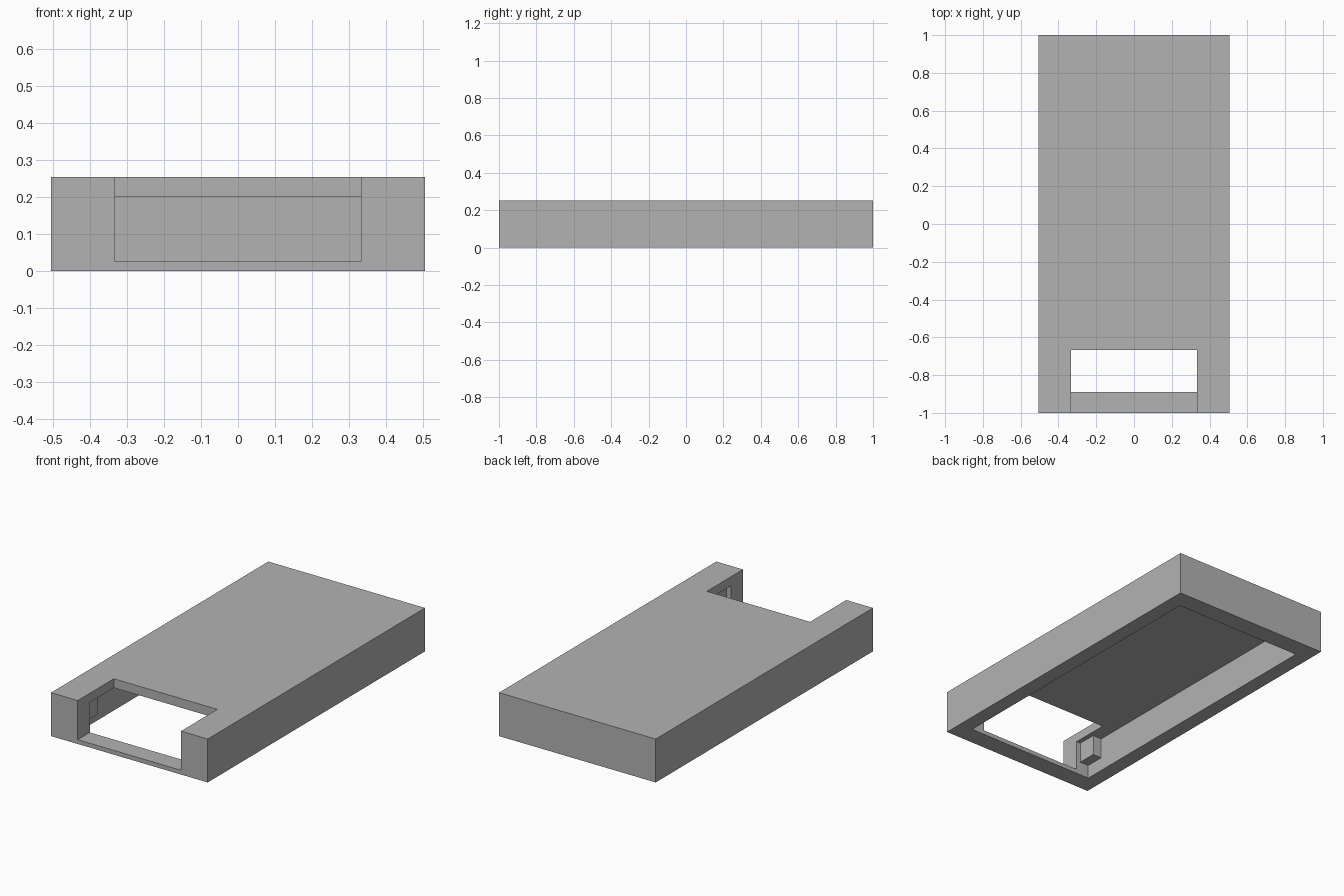
import bpy
import bmesh
from mathutils import Vector

default = bpy.data.objects.get("Cube")
if default:
    bpy.data.objects.remove(default, do_unlink=True)

grey = bpy.data.materials.new("grey plastic")
grey.use_nodes = True
colour = (0.45, 0.45, 0.45, 1)
grey.diffuse_color = colour
for node in grey.node_tree.nodes:
    if node.type == 'BSDF_PRINCIPLED':
        node.inputs["Base Color"].default_value = colour


def box(name, low, high):
    """Axis-aligned box between two corners."""
    low, high = Vector(low), Vector(high)
    bm = bmesh.new()
    bmesh.ops.create_cube(bm, size=1)
    bmesh.ops.scale(bm, vec=high - low, verts=bm.verts)
    bmesh.ops.translate(bm, vec=(low + high) / 2, verts=bm.verts)
    mesh = bpy.data.meshes.new(name)
    bm.to_mesh(mesh)
    bm.free()
    mesh.materials.append(grey)
    obj = bpy.data.objects.new(name, mesh)
    bpy.context.collection.objects.link(obj)
    return obj


def combine(target, tool, operation):
    """Apply a boolean and discard the tool."""
    tool.hide_render = True
    mod = target.modifiers.new(tool.name, 'BOOLEAN')
    mod.operation = operation
    mod.solver = 'EXACT'
    mod.object = tool
    bpy.context.view_layer.objects.active = target
    bpy.ops.object.modifier_apply(modifier=mod.name)
    bpy.data.objects.remove(tool, do_unlink=True)


half_x, half_y, height = 0.505, 1.0, 0.253
in_x, in_y, ceiling = 0.417, 0.889, 0.2

# Outer case, hollow and open underneath
case = box("case_shell", (-half_x, -half_y, 0), (half_x, half_y, height))
combine(case, box("cavity", (-in_x, -in_y, -0.1), (in_x, in_y, ceiling)), 'DIFFERENCE')

# Notch through the roof and front wall, leaving a thin sill
combine(case, box("front_notch", (-0.333, -1.1, 0.025), (0.333, -0.667, 0.4)), 'DIFFERENCE')

# Small blocks hanging in the two front inner corners
for side in (-1, 1):
    xs = sorted((side * 0.36, side * 0.45))
    block = box("corner_block", (xs[0], -0.94, 0.08), (xs[1], -0.778, 0.23))
    combine(case, block, 'UNION')
